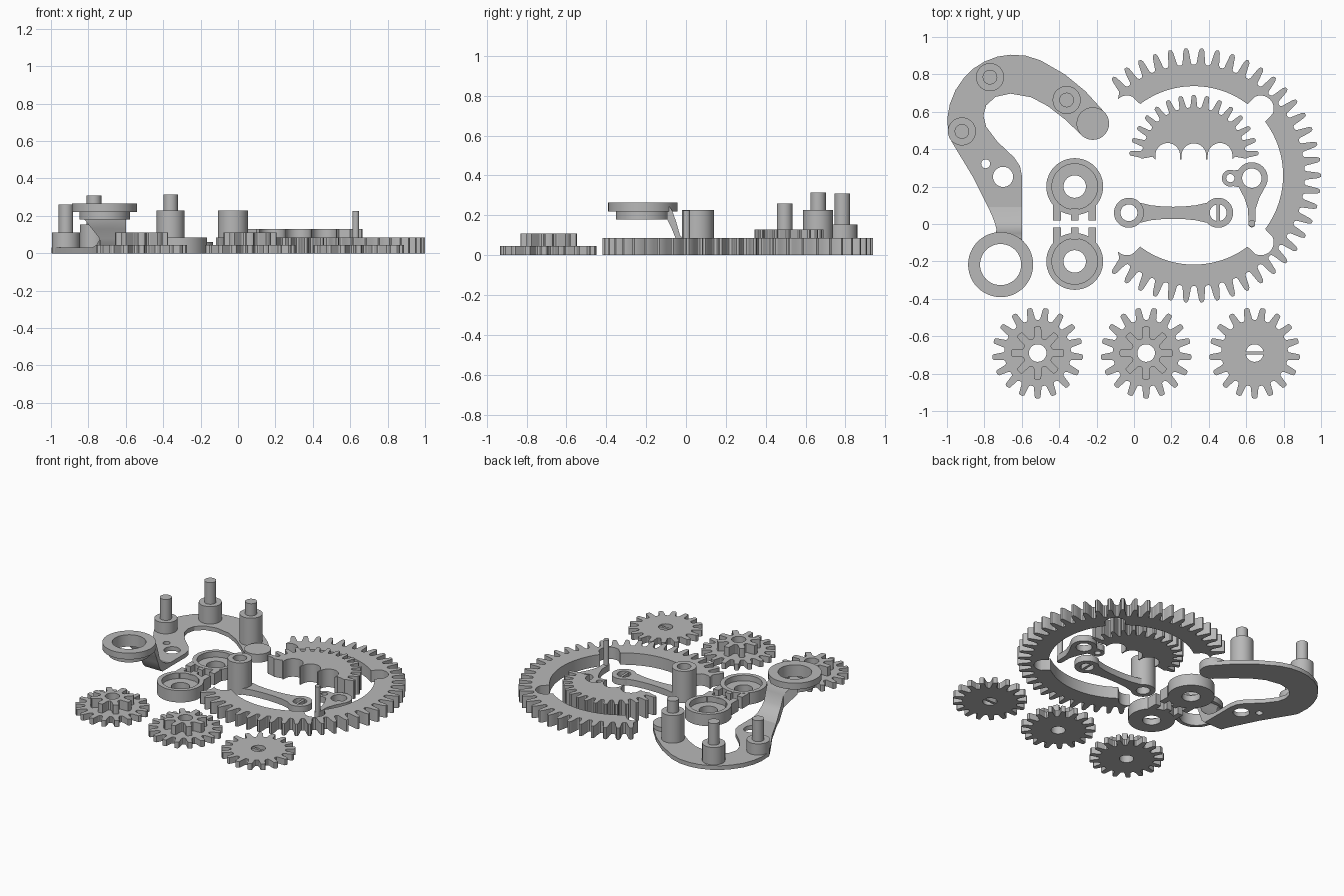
import bpy, bmesh
from math import sin, cos, pi, radians, sqrt, degrees, atan2

cube = bpy.data.objects.get("Cube")
if cube:
    bpy.data.objects.remove(cube, do_unlink=True)

grey = bpy.data.materials.new("plain_grey")
grey.use_nodes = True
grey.diffuse_color = (0.48, 0.48, 0.48, 1)
grey.node_tree.nodes["Principled BSDF"].inputs["Base Color"].default_value = (0.48, 0.48, 0.48, 1)


def finish(name, bm):
    bmesh.ops.recalc_face_normals(bm, faces=bm.faces)
    mesh = bpy.data.meshes.new(name)
    bm.to_mesh(mesh)
    bm.free()
    mesh.materials.append(grey)
    obj = bpy.data.objects.new(name, mesh)
    bpy.context.collection.objects.link(obj)
    bpy.ops.object.select_all(action='DESELECT')
    obj.select_set(True)
    bpy.context.view_layer.objects.active = obj
    bpy.ops.object.shade_smooth_by_angle(angle=radians(30))
    return obj


def arc(x, y, r, start=0, end=360, steps=16):
    """Points along an arc, both ends included."""
    angles = [radians(start + (end - start) * i / steps) for i in range(steps + 1)]
    return [(x + r * cos(a), y + r * sin(a)) for a in angles]


def circle(x, y, r, steps=48):
    return arc(x, y, r, steps=steps)[:-1]


def prism(name, outline, z0, z1, holes=()):
    """Extrude a flat outline, with holes, from z0 to z1."""
    bm = bmesh.new()
    for loop in [outline, *holes]:
        vs = [bm.verts.new((x, y, z0)) for x, y in loop]
        for a, b in zip(vs, vs[1:] + vs[:1]):
            bm.edges.new((a, b))
    bmesh.ops.triangle_fill(bm, use_beauty=True, edges=bm.edges[:], normal=(0, 0, 1))
    top = bmesh.ops.extrude_face_region(bm, geom=bm.faces[:], use_keep_orig=True)
    for v in top["geom"]:
        if isinstance(v, bmesh.types.BMVert):
            v.co.z = z1
    return finish(name, bm)


def disc(name, x, y, r, z0, z1, bore=0):
    return prism(name, circle(x, y, r), z0, z1, [circle(x, y, bore)] if bore else [])


def box(name, x0, x1, y0, y1, z0, z1):
    return prism(name, [(x0, y0), (x1, y0), (x1, y1), (x0, y1)], z0, z1)


def teeth(x, y, root, tip, pitch, first, count):
    """Counter-clockwise tooth outline; first is the angle of the first tooth."""
    mid = (root + tip) / 2
    shape = [(-0.4, root), (-0.3, root * 0.9 + tip * 0.1), (-0.23, mid), (-0.17, tip * 0.98),
             (-0.08, tip)]
    shape += [(-f, r) for f, r in reversed(shape)]
    pts = []
    for k in range(count):
        for f, r in shape:
            a = radians(first + pitch * (k + f))
            pts.append((x + r * cos(a), y + r * sin(a)))
    return pts


# Three round gears, two of them with a pinion on top
for i, gx in enumerate((-0.515, 0.065, 0.645)):
    gy, pitch = -0.69, 360 / 17
    bore = [circle(gx, gy, 0.047, 32)]
    prism(f"gear_{i + 1}", teeth(gx, gy, 0.178, 0.243, pitch, 90 + pitch / 2, 17), 0, 0.045, bore)
    if i < 2:
        prism(f"pinion_{i + 1}", teeth(gx, gy, 0.08, 0.142, 45, 0, 8), 0.045, 0.11, bore)
    else:
        box("gear_key", gx - 0.047, gx + 0.047, gy - 0.009, gy + 0.009, 0, 0.04)

# Large open ring gear with round notches inside
cx, cy = 0.32, 0.26
outline = teeth(cx, cy, 0.592, 0.68, 7.2, -129.6, 37)
for i in range(271):
    deg = 135 - i
    r = 0.477
    for notch in (-135, -45, 45, 135):
        d = radians(deg - notch)
        inside = 0.07 ** 2 - (0.505 * sin(d)) ** 2
        if abs(deg - notch) < 20 and inside >= 0:
            r = max(r, 0.505 * cos(d) + sqrt(inside))
    outline.append((cx + r * cos(radians(deg)), cy + r * sin(radians(deg))))
prism("ring_gear", outline, 0, 0.085)

# Toothed sector with three bites along its straight side
outline = teeth(cx, 0.343, 0.28, 0.347, 12, 6, 15) + [(0.1, 0.36)]
for bx, by in ((0.18, 0.367), (0.32, 0.365), (0.46, 0.367)):
    outline += [(bx - 0.066, 0.345)] + arc(bx, by, 0.066, 180, 0) + [(bx + 0.066, 0.345)]
prism("sector_gear", outline + [(0.54, 0.36)], 0, 0.13)

# Curved frame plate
outline = [(-0.78, 0.09), (-0.86, 0.25), (-0.975, 0.44), (-0.995, 0.5), (-0.997, 0.57), (-0.985, 0.64),
           (-0.955, 0.715), (-0.91, 0.78), (-0.86, 0.83), (-0.8, 0.868), (-0.73, 0.895),
           (-0.66, 0.905), (-0.58, 0.9), (-0.5, 0.875), (-0.37, 0.8), (-0.26, 0.71), (-0.16, 0.6),
           (-0.28, 0.475), (-0.37, 0.56), (-0.46, 0.63), (-0.55, 0.678), (-0.66, 0.697),
           (-0.74, 0.68), (-0.79, 0.635), (-0.805, 0.58), (-0.79, 0.52), (-0.73, 0.44),
           (-0.64, 0.355), (-0.61, 0.31), (-0.6, 0.26), (-0.6, 0.09)]
prism("frame_plate", outline, 0, 0.03, [circle(-0.793, 0.322, 0.024, 20), circle(-0.7, 0.252, 0.054, 32)])
disc("frame_end_disc", -0.22, 0.537, 0.087, 0, 0.06)
for i, (px, py, boss, pin) in enumerate(((-0.92, 0.495, 0.11, 0.26), (-0.77, 0.785, 0.155, 0.31),
                                         (-0.36, 0.663, 0.228, 0.315))):
    disc(f"frame_boss_{i + 1}", px, py, 0.075, 0, boss)
    disc(f"frame_pin_{i + 1}", px, py, 0.039, boss, pin)

# Ramp from the frame plate up to the raised ring: y, bottom, top, left x
bm = bmesh.new()
loops = []
for y, zb, zt, xl in ((0.09, 0, 0.03, -0.78), (0.04, 0, 0.045, -0.757), (0, 0, 0.07, -0.742),
                      (-0.03, 0.03, 0.1, -0.735), (-0.05, 0.08, 0.17, -0.74),
                      (-0.07, 0.13, 0.225, -0.78), (-0.095, 0.18, 0.26, -0.82)):
    loops.append([bm.verts.new(p) for p in ((xl, y, zb), (-0.6, y, zb), (-0.6, y, zt), (xl, y, zt))])
for a, b in zip(loops, loops[1:]):
    for i in range(4):
        j = (i + 1) % 4
        bm.faces.new((a[i], a[j], b[j], b[i]))
bm.faces.new(loops[0])
bm.faces.new(loops[-1])
finish("frame_ramp", bm)
disc("raised_ring", -0.713, -0.217, 0.174, 0.22, 0.265, 0.11)
disc("raised_ring_collar", -0.713, -0.217, 0.135, 0.18, 0.22, 0.11)

# Two facing cup links with three prongs each
lx = -0.317
for name, side in (("back", 1), ("front", -1)):
    ly = side * 0.2
    disc(f"{name}_link_floor", lx, ly, 0.125, 0, 0.045, 0.06)
    disc(f"{name}_link_rim", lx, ly, 0.152, 0, 0.085, 0.122)
    for i, dx in enumerate((-0.094, 0, 0.094)):
        ys = sorted((side * 0.02, side * (0.082 if dx == 0 else 0.107)))
        box(f"{name}_link_prong_{i + 1}", lx + dx - 0.021, lx + dx + 0.021, *ys, 0, 0.083)

# Connecting rod with a tall tube at one end
ry = 0.06
left, right = -0.027, 0.45
waist = [(left + 0.06, -0.052), (0.09, -0.04), (0.15, -0.034), (0.21, -0.032),
         (0.27, -0.034), (0.33, -0.04), (right - 0.06, -0.052)]
outline = (arc(left, ry, 0.08, 42, 318, 36) + [(x, ry + d) for x, d in waist[1:-1]]
           + arc(right, ry, 0.08, -138, 138, 36) + [(x, ry - d) for x, d in waist[-2:0:-1]])
prism("connecting_rod", outline, 0, 0.045, [circle(left, ry, 0.045, 32), circle(right, ry, 0.045, 32)])
disc("rod_tube", left, ry, 0.08, 0.045, 0.228, 0.045)
box("rod_key", right - 0.009, right + 0.009, ry - 0.045, ry + 0.045, 0, 0.04)

# Pawl with a side eye, a tapered tail and an upright pin
px, py = 0.63, 0.245
outline = (arc(px, py, 0.085, -30, 150, 28) + arc(0.515, py, 0.045, 70, 290, 20)
           + [(0.56, 0.197), (0.59, 0.14), (0.61, 0.08)]
           + arc(px, 0, 0.018, 180, 360, 12) + [(0.65, 0.08), (0.67, 0.14)])
prism("pawl", outline, 0, 0.045, [circle(px, py, 0.052, 32), circle(0.515, py, 0.022, 20)])
disc("pawl_pin", px, 0.003, 0.018, 0.045, 0.225)
